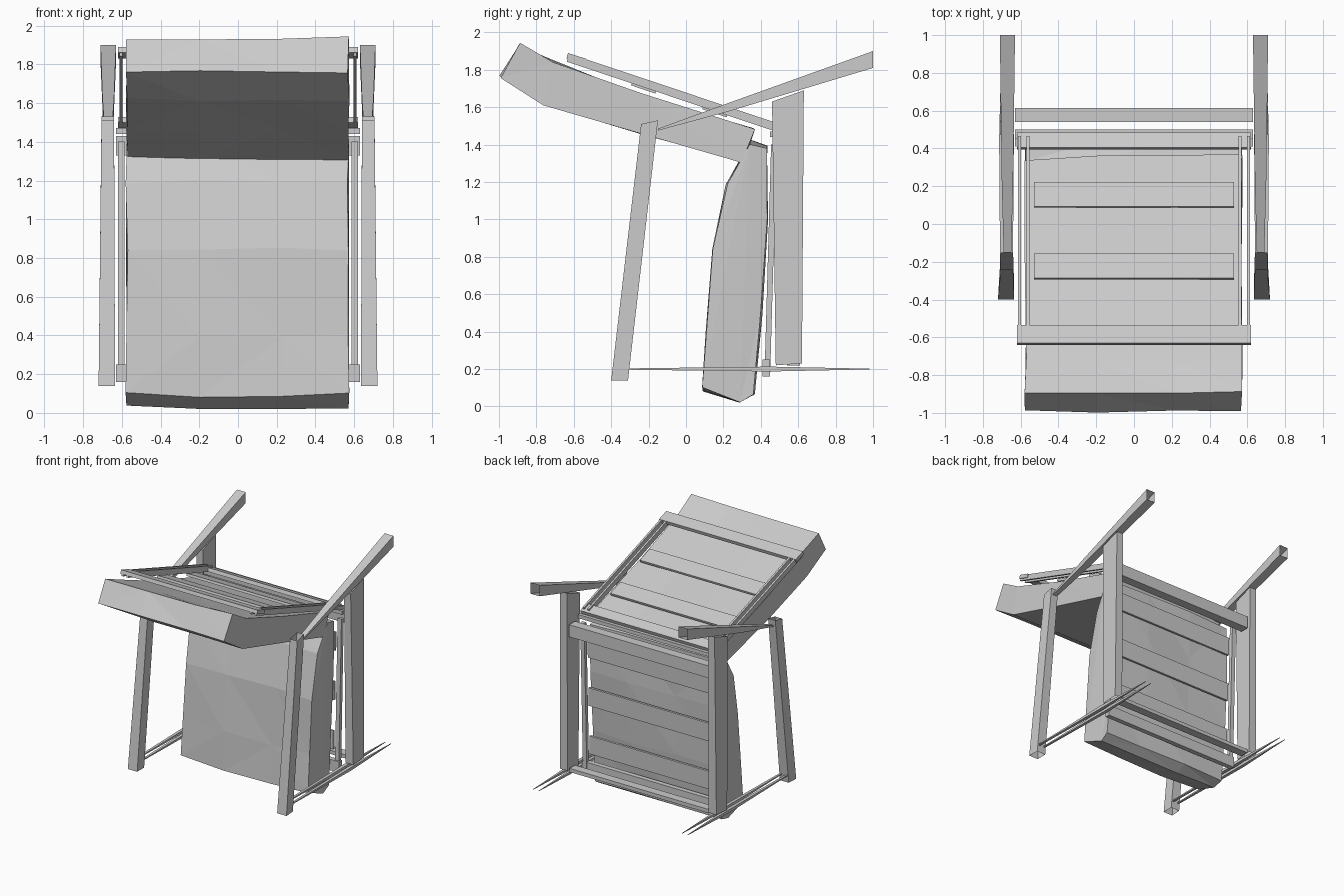
import bpy, bmesh, math, random
from mathutils import Vector

if "Cube" in bpy.data.objects:
    bpy.data.objects.remove(bpy.data.objects["Cube"])

random.seed(4)


def finish(name, bm):
    bmesh.ops.recalc_face_normals(bm, faces=bm.faces)
    me = bpy.data.meshes.new(name)
    bm.to_mesh(me)
    bm.free()
    ob = bpy.data.objects.new(name, me)
    bpy.context.collection.objects.link(ob)
    return ob


def loft(name, rings, caps=(True, True), triangulate=False):
    """Skin a list of closed rings of equal length."""
    bm = bmesh.new()
    vs = [[bm.verts.new(p) for p in r] for r in rings]
    n = len(vs[0])
    for a, b in zip(vs, vs[1:]):
        for i in range(n):
            j = (i + 1) % n
            bm.faces.new((a[i], a[j], b[j], b[i]))
    if caps[0]:
        bm.faces.new(vs[0])
    if caps[1]:
        bm.faces.new(vs[-1])
    if triangulate:
        bmesh.ops.triangulate(bm, faces=bm.faces)
    return finish(name, bm)


def prism(name, profile, x0, x1):
    """Side (y, z) profile extruded across x."""
    return loft(name, [[(x, y, z) for y, z in profile] for x in (x0, x1)])


def tilted_board(name, x0, x1, a, b, t):
    """Board whose side section runs from a to b with thickness t."""
    d = (Vector(b) - Vector(a)).normalized()
    n = Vector((-d.y, d.x)) * t / 2
    a, b = Vector(a), Vector(b)
    return prism(name, [a + n, b + n, b - n, a - n], x0, x1)


def cushion(name, profile, xs, shrink, jitter):
    """Lumpy faceted cushion lofted across x."""
    cy = sum(p[0] for p in profile) / len(profile)
    cz = sum(p[1] for p in profile) / len(profile)
    rings = []
    for x, k in zip(xs, shrink):
        rings.append([(x + random.uniform(-jitter, jitter) * .6,
                       cy + (y - cy) * k + random.uniform(-jitter, jitter),
                       cz + (z - cz) * k + random.uniform(-jitter, jitter))
                      for y, z in profile])
    return loft(name, rings, triangulate=True)


# Cushions
xs = (-.575, -.2, .22, .57)
cushion("back_cushion",
        [(-.99, 1.765), (-.895, 1.935), (-.72, 1.85), (-.25, 1.67), (.36, 1.48),
         (.30, 1.31), (-.23, 1.46), (-.76, 1.62)],
        xs, (.98, 1, 1, 1), .01)
cushion("seat_cushion",
        [(.09, .09), (.11, .4), (.14, .85), (.22, 1.2), (.34, 1.42), (.43, 1.39),
         (.43, 1.0), (.40, .5), (.365, .06), (.28, .02)],
        xs, (.985, 1, 1, .985), .01)

# Side frames, mirrored left and right
for s, side in ((-1, "left"), (1, "right")):
    def rect(pts):
        return [(s * x, y, z) for x, y, z in pts]

    # Front leg, leaning
    loft(f"front_leg_{side}", [
        rect([(.635, -.40, .14), (.72, -.40, .14), (.715, -.31, .14), (.635, -.31, .14)]),
        rect([(.64, -.24, 1.51), (.705, -.24, 1.51), (.705, -.15, 1.53), (.64, -.15, 1.53)])],
        caps=(False, False))
    # Back leg
    loft(f"back_leg_{side}", [
        rect([(.64, .48, .22), (.71, .48, .22), (.71, .62, .23), (.64, .62, .23)]),
        rect([(.64, .46, 1.63), (.70, .46, 1.63), (.70, .63, 1.69), (.64, .63, 1.69)])],
        caps=(False, True))
    # Armrest, tapering forward and open at the rear end
    loft(f"armrest_{side}", [
        rect([(.65, -.15, 1.475), (.69, -.15, 1.475), (.69, -.15, 1.485), (.65, -.15, 1.485)]),
        rect([(.64, .22, 1.575), (.70, .22, 1.575), (.70, .22, 1.62), (.64, .22, 1.62)]),
        rect([(.63, 1, 1.81), (.71, 1, 1.81), (.71, 1, 1.90), (.63, 1, 1.90)])],
        caps=(True, False))
    # Floor stretcher, two pointed strips
    for x in (.65, .70):
        loft(f"stretcher_{side}", [
            [(s * (x + w), y, .20 + h * c) for w, c in
             ((-t, -1), (t, -1), (t, 1), (-t, 1))]
            for y, t, h in ((-.35, .008, .003), (.45, .014, .013), (.98, .001, .002))])
    # Seat side rail
    tilted_board(f"seat_side_rail_{side}", s * .585, s * .62, (.435, .17), (.47, 1.40), .03)
    # Back side rails, a pair of thin strips
    for x in (.56, .605):
        tilted_board(f"back_side_rail_{side}", s * (x - .008), s * (x + .008),
                     (-.63, 1.865), (.46, 1.50), .045)

# Back frame slats and end bars
def back_z(y):
    return 1.865 - (y + .63) * .335

for y in (-.225, .155):
    tilted_board("back_slat", -.53, .53, (y - .065, back_z(y - .065) - .025),
                 (y + .065, back_z(y + .065) - .025), .02)
tilted_board("back_top_bar", -.62, .62, (-.635, 1.875), (-.54, 1.845), .03)
tilted_board("back_bottom_bar", -.62, .62, (.40, 1.515), (.48, 1.485), .03)

# Seat slats and cross rails
for z in (.40, .80, 1.20):
    y = .43 + .03 * z
    tilted_board("seat_slat", -.56, .56, (y - .002, z - .075), (y + .002, z + .075), .018)
for name, y0, y1, z0, z1 in (("rear_rail", .54, .615, 1.33, 1.43),
                             ("seat_top_rail", .45, .50, 1.44, 1.47),
                             ("seat_bottom_rail", .41, .45, .16, .25),
                             ("lower_rear_rail", .54, .61, .22, .25)):
    prism(name, [(y0, z0), (y1, z0), (y1, z1), (y0, z1)], -.63, .63)
